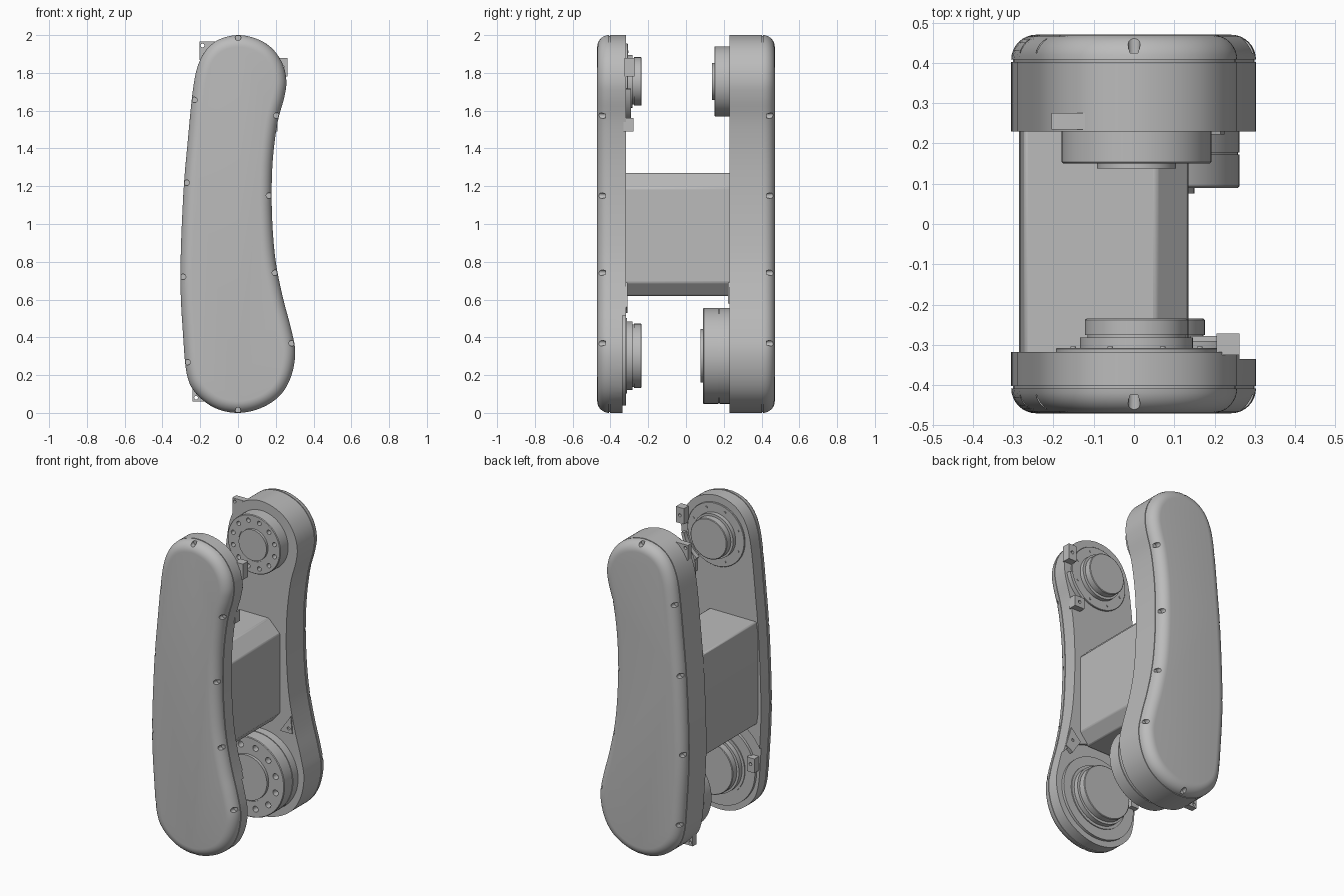
import bpy, bmesh, math
from mathutils import Vector, Matrix

if "Cube" in bpy.data.objects:
    bpy.data.objects.remove(bpy.data.objects["Cube"], do_unlink=True)

grey = bpy.data.materials.new("plain_grey")
grey.use_nodes = True
COLOUR = (0.5, 0.5, 0.5, 1)
grey.diffuse_color = COLOUR
grey.node_tree.nodes["Principled BSDF"].inputs["Base Color"].default_value = COLOUR

# Curved link outline (x, z), clockwise from the top
OUTLINE = [Vector(p) for p in [
    (0, 2), (.1, 1.98), (.18, 1.93), (.235, 1.85), (.256, 1.76), (.245, 1.67),
    (.21, 1.54), (.185, 1.35), (.178, 1.15), (.185, .95), (.203, .78), (.24, .6),
    (.28, .45), (.303, .32), (.28, .19), (.22, .09), (.12, .025), (0, 0),
    (-.12, .025), (-.22, .1), (-.27, .2), (-.29, .4), (-.305, .72), (-.29, 1.15),
    (-.265, 1.45), (-.24, 1.7), (-.215, 1.83), (-.17, 1.92), (-.1, 1.977)]]


def smooth_loop(pts, steps=5):
    n, out = len(pts), []
    for i in range(n):
        a, b, c, d = (pts[(i + k) % n] for k in (-1, 0, 1, 2))
        for s in range(steps):
            t = s / steps
            out.append(0.5 * (2*b + (c - a)*t + (2*a - 5*b + 4*c - d)*t*t
                              + (3*b - a - 3*c + d)*t**3))
    return out


LOOP = smooth_loop(OUTLINE)


def inset_loop(d):
    out = []
    for i, p in enumerate(LOOP):
        t = (LOOP[(i + 1) % len(LOOP)] - LOOP[i - 1]).normalized()
        out.append(p + Vector((t.y, -t.x)) * d)
    return out


def finish(name, bm):
    bmesh.ops.recalc_face_normals(bm, faces=bm.faces)
    mesh = bpy.data.meshes.new(name)
    bm.to_mesh(mesh)
    bm.free()
    mesh.materials.append(grey)
    ob = bpy.data.objects.new(name, mesh)
    bpy.context.collection.objects.link(ob)
    return ob


def select(ob):
    bpy.ops.object.select_all(action='DESELECT')
    ob.select_set(True)
    bpy.context.view_layer.objects.active = ob


def smooth(ob):
    select(ob)
    bpy.ops.object.shade_smooth_by_angle(angle=math.radians(30))
    return ob


def cut(ob, cutter):
    cutter.hide_render = True
    mod = ob.modifiers.new("cut", 'BOOLEAN')
    mod.operation, mod.solver, mod.object = 'DIFFERENCE', 'EXACT', cutter
    select(ob)
    bpy.ops.object.modifier_apply(modifier=mod.name)
    bpy.data.objects.remove(cutter, do_unlink=True)


def loft(bm, rings, closed=False):
    rows = [[bm.verts.new(v) for v in ring] for ring in rings]
    n = len(rows[0])
    for a, b in zip(rows, rows[1:] + (rows[:1] if closed else [])):
        for i in range(n):
            bm.faces.new((a[i], a[(i + 1) % n], b[(i + 1) % n], b[i]))
    if not closed:
        bm.faces.new(rows[0])
        bm.faces.new(rows[-1])


def circle(x, z, r, y, n=64):
    return [(x + r*math.cos(math.tau*i/n), y, z + r*math.sin(math.tau*i/n)) for i in range(n)]


def turned(name, x, z, profile, closed=False):
    """Round part about the y axis from (y, radius) pairs."""
    bm = bmesh.new()
    loft(bm, [circle(x, z, r, y) for y, r in profile], closed)
    return finish(name, bm)


def pegs(name, spots, r, y0, y1):
    bm = bmesh.new()
    for x, z in spots:
        loft(bm, [circle(x, z, r, y, 14) for y in (y0, y1)])
    return finish(name, bm)


def prism(name, pts, y0, y1):
    bm = bmesh.new()
    loft(bm, [[(x, y, z) for x, z in pts] for y in (y0, y1)])
    return finish(name, bm)


def bolt_circle(x, z, r, n):
    return [(x + r*math.cos(math.tau*(i + .5)/n), z + r*math.sin(math.tau*(i + .5)/n))
            for i in range(n)]


# Screw recesses sit along the outline near these points
SCREWS = [(0, 2), (.21, 1.57), (.17, 1.16), (.2, .76), (.29, .36),
          (0, 0), (-.28, .25), (-.31, .72), (-.28, 1.19), (-.24, 1.65)]


def housing(name, side, inner):
    """Thick link shell with a seam and a rounded outer rim."""
    R, outer = 0.062, 0.47
    levels = [(inner, 0), (.402, 0), (.402, .004), (.408, .004)]
    for k in range(9):
        a = math.pi / 2 * k / 8
        levels.append((outer - R + R*math.sin(a), R - R*math.cos(a)))
    bm = bmesh.new()
    loft(bm, [[(p.x, side*y, p.y) for p in inset_loop(d)] for y, d in levels])
    ob = finish(name, bm)
    rim = inset_loop(.014)
    spots = [min(rim, key=lambda p: (p - Vector(s)).length) for s in SCREWS]
    cut(ob, pegs("screw_cutter", spots, .015, side*.425, side*.5))
    return ob


front = housing("front_housing", -1, .318)
# Lowered ledge round the lower joint
cut(front, turned("ledge_cutter", 0, .3, [(-.335, .262), (-.335, .34), (-.2, .34), (-.2, .262)], True))
smooth(front)
smooth(housing("rear_housing", 1, .23))

# Bridge block joining both housings
bridge = prism("bridge_block", [(-.272, 1.27), (.055, 1.27), (.135, 1.19), (.135, .69),
                                (.075, .62), (-.275, .62), (-.285, .7), (-.283, 1.2)], -.33, .25)
bevel = bridge.modifiers.new("soft_edges", 'BEVEL')
bevel.width, bevel.segments = .008, 2
smooth(bridge)

# Rear housing joints: bolted flanges with a raised hub
upper = turned("upper_flange", .006, 1.755, [(.25, .186), (.154, .186), (.15, .182), (.15, .106),
                                             (.154, .106), (.154, .098), (.138, .098), (.138, .09)])
cut(upper, pegs("bolt_cutter", bolt_circle(.006, 1.755, .15, 12), .014, .1, .18))
smooth(upper)
lower = turned("lower_flange", .008, .302, [(.25, .254), (.178, .254), (.178, .25), (.172, .25),
                                            (.172, .254), (.094, .254), (.09, .25), (.09, .152),
                                            (.095, .152), (.095, .142), (.076, .142), (.076, .135)])
cut(lower, pegs("bolt_cutter", bolt_circle(.008, .302, .2, 12), .019, .05, .13))
smooth(lower)

# Front housing joints: stepped bearing caps
smooth(turned("upper_bearing", .006, 1.755, [(-.33, .2), (-.31, .2), (-.308, .198), (-.308, .14),
                                             (-.282, .14), (-.282, .122), (-.276, .122), (-.276, .128),
                                             (-.238, .128), (-.235, .124)]))
smooth(turned("lower_bearing", .006, .302, [(-.34, .2), (-.312, .2), (-.312, .182), (-.282, .182),
                                            (-.282, .166), (-.276, .166), (-.276, .17),
                                            (-.238, .17), (-.235, .166)]))
smooth(pegs("upper_bearing_screws", bolt_circle(.006, 1.755, .17, 8), .007, -.31, -.304))


def tab(name, pts, y0, y1, hole):
    """Mounting lug with a screw hole."""
    ob = prism(name, pts, y0, y1)
    cut(ob, pegs("hole_cutter", [hole], .01, y0 - .1, y1 + .1))
    return smooth(ob)


def block(x0, x1, z0, z1):
    return [(x0, z0), (x1, z0), (x1, z1), (x0, z1)]


# Lugs on the rear housing
tab("rear_top_lug", [(-.205, 1.965), (-.1, 1.965), (-.1, 1.8), (-.205, 1.87)], .235, .275, (-.188, 1.945))
tab("rear_bottom_lug", [(-.24, .06), (-.12, .06), (-.12, .2), (-.24, .2)], .235, .275, (-.222, .08))
tab("rear_side_lug", [(.215, .69), (.225, .58), (.14, .58)], .222, .25, (.2, .61))

# Lugs on the front housing
tab("front_top_lug", block(.205, .262, 1.78, 1.88), -.325, -.272, (.235, 1.83))
tab("front_middle_lug", block(.14, .21, 1.49, 1.56), -.33, -.278, (.175, 1.525))
tab("front_side_lug", [(.14, .62), (.2, .53), (.25, .56), (.21, .69)], -.34, -.31, (.2, .61))
tab("front_low_lug", block(-.278, -.225, .32, .41), -.345, -.29, (-.25, .37))

# Curved rib leading to the middle lug
arc = [math.radians(a) for a in range(-55, -9, 5)]
rib = [(.006 + r*math.cos(a), 1.755 + r*math.sin(a))
       for r, path in ((.235, arc), (.215, arc[::-1])) for a in path]
smooth(prism("bearing_rib", rib, -.33, -.29))
